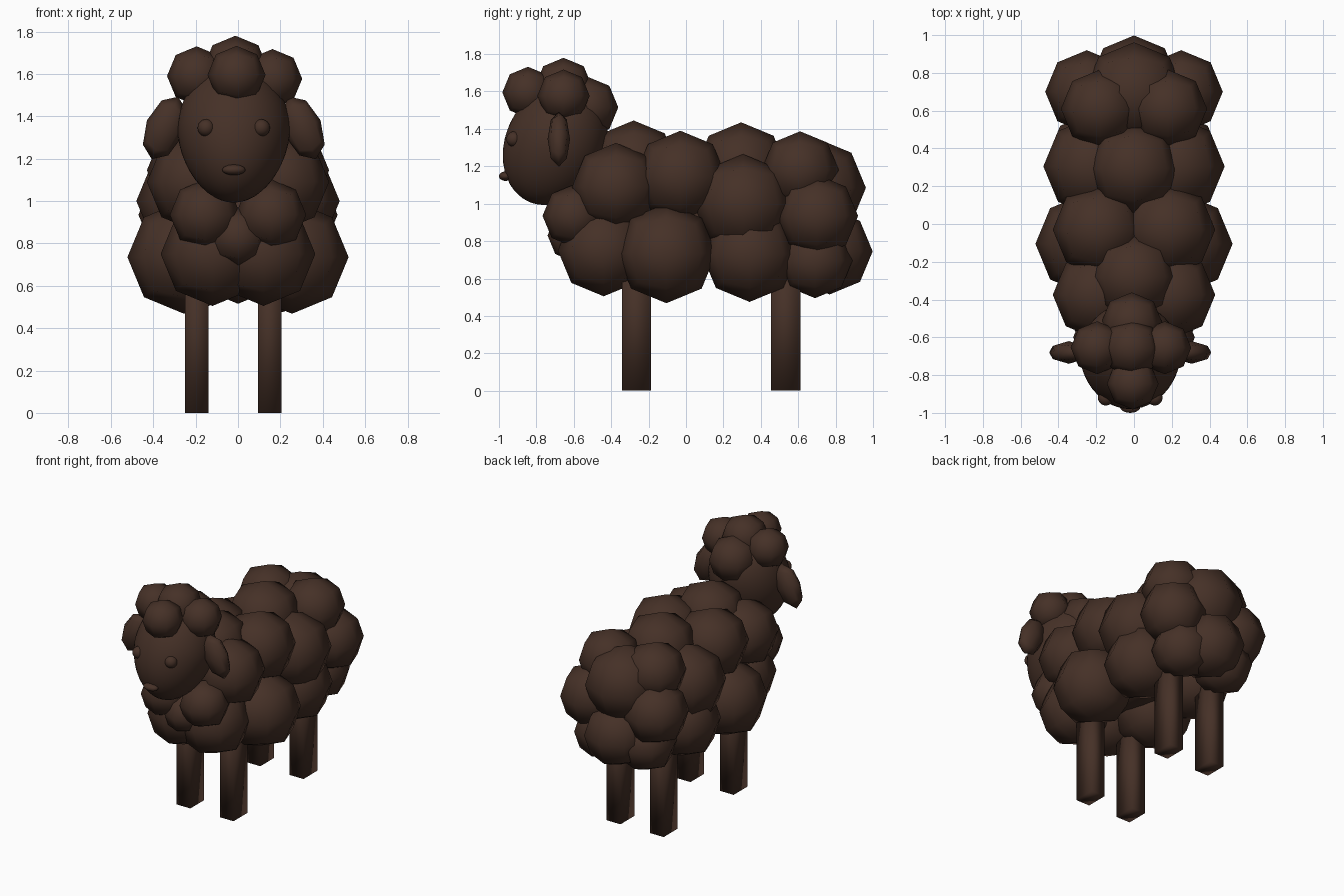
import bpy
import bmesh
from mathutils import Matrix
from math import radians

if "Cube" in bpy.data.objects:
    bpy.data.objects.remove(bpy.data.objects["Cube"])

wool = bpy.data.materials.new("dark brown wool")
wool.diffuse_color = (0.060, 0.030, 0.020, 1)
wool.use_nodes = True
wool.node_tree.nodes["Principled BSDF"].inputs["Base Color"].default_value = wool.diffuse_color


def finish(obj, name):
    obj.name = name
    obj.data.name = name
    obj.data.materials.append(wool)
    for p in obj.data.polygons:
        p.use_smooth = True
    return obj


def puff(name, loc, r):
    """Coarse round lump: a cube cut once and rounded out, eight-sided in outline."""
    size = (r, r, r) if isinstance(r, (int, float)) else r
    bm = bmesh.new()
    bmesh.ops.create_cube(bm, size=2)
    bmesh.ops.subdivide_edges(bm, edges=bm.edges[:], cuts=1, use_grid_fill=True)
    for v in bm.verts:
        v.co.normalize()
    bm.transform(Matrix.Diagonal((*size, 1)))
    mesh = bpy.data.meshes.new(name)
    bm.to_mesh(mesh)
    bm.free()
    obj = bpy.data.objects.new(name, mesh)
    obj.location = loc
    bpy.context.collection.objects.link(obj)
    return finish(obj, name)


def ball(name, loc, size, detail=3):
    """Fine ellipsoid for the head and face."""
    bpy.ops.mesh.primitive_ico_sphere_add(subdivisions=detail, radius=1, location=loc)
    obj = bpy.context.object
    obj.data.transform(Matrix.Diagonal((*size, 1)))
    return finish(obj, name)


# Fleece lumps in mirrored pairs: x, y, z, radius
pairs = {
    "shoulder_wool": (0.195, -0.375, 1.09, 0.235),
    "upper_side_wool": (0.185, -0.03, 1.145, 0.245),
    "flank_wool": (0.215, 0.305, 1.00, 0.265),
    "rump_top_wool": (0.18, 0.61, 1.18, 0.207),
    "rump_side_wool": (0.25, 0.70, 0.935, 0.22),
    "lower_chest_wool": (0.12, -0.44, 0.75, 0.245),
    "belly_front_wool": (0.255, -0.105, 0.735, 0.267),
    "belly_rear_wool": (0.21, 0.34, 0.73, 0.255),
    "lower_rump_wool": (0.17, 0.69, 0.695, 0.20),
    "chest_wool": (0.155, -0.60, 0.935, 0.167),
}
for name, (x, y, z, r) in pairs.items():
    for side, s in (("left", -1), ("right", 1)):
        puff(f"{side}_{name}", (s * x, y, z), r)

# Fleece lumps on the middle line
middle = {
    "neck_wool": (-0.28, 1.21, 0.235),
    "back_wool": (0.295, 1.19, 0.245),
    "rump_wool": (0.697, 1.085, 0.265),
    "tail_wool": (0.768, 0.745, 0.23),
    "breast_wool": (-0.60, 0.83, 0.14),
}
for name, (y, z, r) in middle.items():
    puff(name, (0, y, z), r)
ball("body_core", (0, 0.1, 0.92), (0.22, 0.66, 0.28))

# Head: egg narrowing to the chin, muzzle tilted forward
HX = -0.02
head = ball("head", (HX, -0.70, 1.32), (0.265, 0.265, 0.34), 4)
for v in head.data.vertices:
    v.co.x *= 1 + 0.25 * min(v.co.z, 0) + 0.1 * v.co.z
head.rotation_euler.x = radians(-25)

# Face
ball("nose", (HX, -0.965, 1.147), (0.055, 0.035, 0.025))
for side, s in (("left", -1), ("right", 1)):
    ball(f"{side}_eye", (HX + s * 0.13, -0.92, 1.345), (0.041, 0.041, 0.041))
    ear = puff(f"{side}_ear", (HX + s * 0.325, -0.68, 1.345), (0.092, 0.06, 0.16))
    ear.rotation_euler.y = radians(-s * 23)

# Wool on the crown
puff("fringe_wool", (-0.007, -0.845, 1.595), 0.137)
puff("crown_wool", (-0.012, -0.655, 1.627), 0.153)
puff("nape_wool", (-0.012, -0.525, 1.515), 0.163)
puff("left_crown_wool", (-0.195, -0.655, 1.59), 0.14)
puff("right_crown_wool", (0.163, -0.655, 1.577), 0.14)

# Legs: plain square posts
for end, y in (("front", -0.265), ("rear", 0.533)):
    for side, x in (("left", -0.195), ("right", 0.15)):
        bpy.ops.mesh.primitive_cube_add(size=1, location=(x, y, 0.36))
        leg = bpy.context.object
        leg.data.transform(Matrix.Diagonal((0.11, 0.157, 0.72, 1)))
        finish(leg, f"{end}_{side}_leg")
